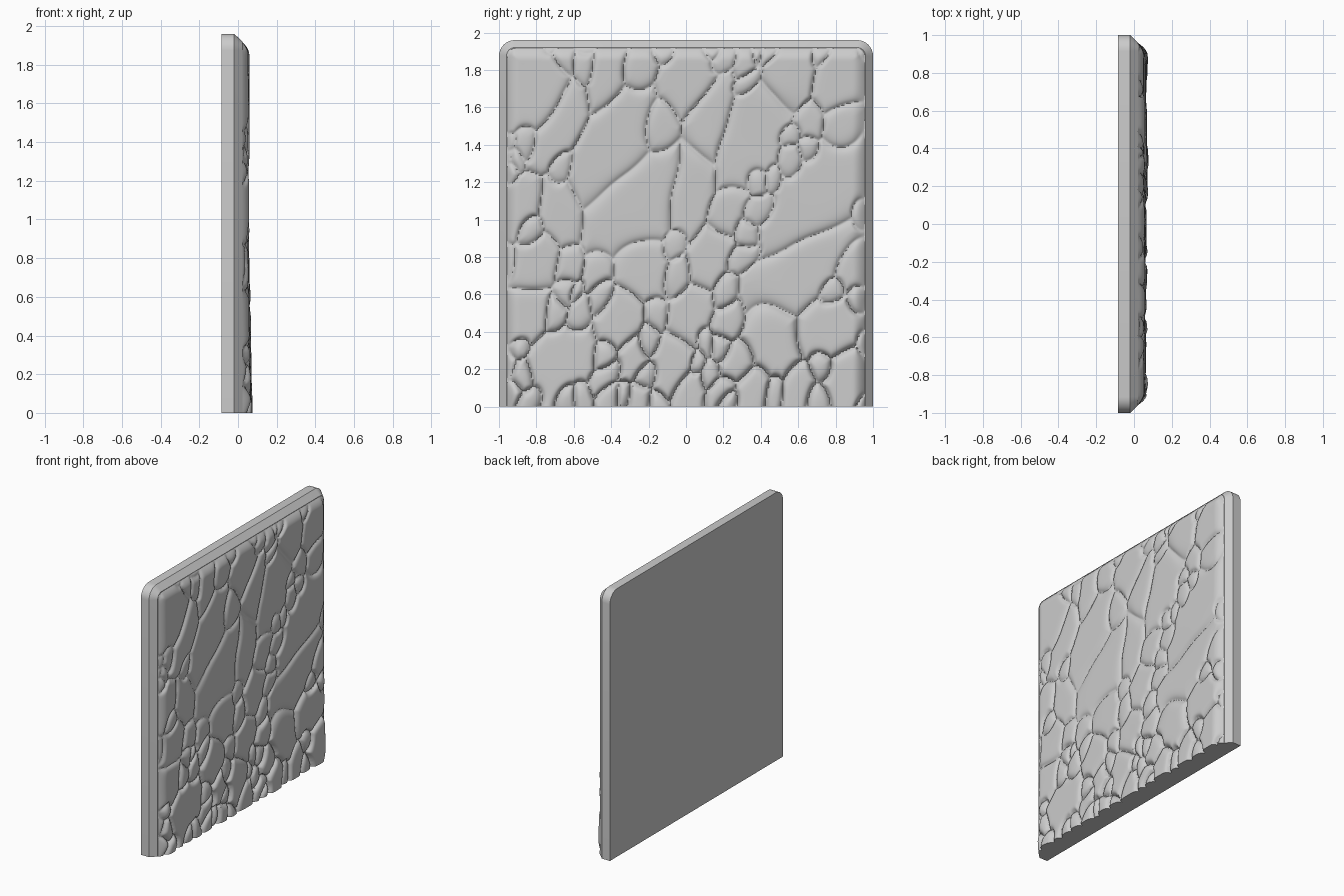
import bpy, bmesh, math, random
from mathutils import Vector, noise

random.seed(4)
if "Cube" in bpy.data.objects:
    bpy.data.objects.remove(bpy.data.objects["Cube"], do_unlink=True)

TOP, HALF = 1.96, 1.0            # slab height and half width
BACK, SHOULDER, FACE = -0.085, -0.02, 0.022
BEVEL, RADIUS = 0.04, 0.085

stone_grey = bpy.data.materials.new("stone_grey")
stone_grey.use_nodes = True
colour = (0.6, 0.6, 0.6, 1)
stone_grey.diffuse_color = colour
stone_grey.node_tree.nodes["Principled BSDF"].inputs["Base Color"].default_value = colour


def finish(name, bm, angle):
    """Turn a bmesh into a named, shaded object."""
    bmesh.ops.recalc_face_normals(bm, faces=bm.faces)
    mesh = bpy.data.meshes.new(name)
    bm.to_mesh(mesh)
    bm.free()
    obj = bpy.data.objects.new(name, mesh)
    obj.data.materials.append(stone_grey)
    bpy.context.collection.objects.link(obj)
    bpy.ops.object.select_all(action='DESELECT')
    obj.select_set(True)
    bpy.context.view_layer.objects.active = obj
    bpy.ops.object.shade_smooth_by_angle(angle=math.radians(angle))
    return obj


# Backing slab: square at the foot, rounded at the top corners, bevelled front
def outline(inset, steps=8):
    side, top, r = HALF - inset, TOP - inset, RADIUS - inset
    points = [(-side, 0), (side, 0)]
    for sign, start in ((1, 0), (-1, 90)):
        for i in range(steps + 1):
            a = math.radians(start + 90 * i / steps)
            points.append((sign * (side - r) + r * math.cos(a), top - r + r * math.sin(a)))
    return points


bm = bmesh.new()
rings = [[bm.verts.new((x, y, z)) for y, z in outline(inset)]
         for x, inset in ((BACK, 0), (SHOULDER, 0), (FACE, BEVEL))]
bm.faces.new(rings[0])
bm.faces.new(rings[-1])
for low, high in zip(rings, rings[1:]):
    for i in range(len(low)):
        j = (i + 1) % len(low)
        bm.faces.new((low[i], low[j], high[j], high[i]))
finish("backing_slab", bm, 25)

# Large leaning stones: y, z, half length, half width, lean in degrees
large = [
    (-.38, 1.4, .3, .16, 60), (-.28, 1.08, .32, .18, 55), (.7, 1.12, .36, .17, 50),
    (.62, .74, .33, .15, 38), (.37, 1.48, .28, .14, 60), (0, 1.75, .18, .13, 80),
    (.54, 1.76, .18, .12, 75), (-.42, 1.76, .18, .09, 70), (-.67, 1.5, .24, .1, 60),
    (-.82, 1.72, .2, .16, 90), (.12, 1.5, .24, .1, 75), (.03, 1.2, .25, .1, 80),
    (-.68, 1.04, .18, .1, 110), (-.67, .25, .2, .13, 55), (-.24, .75, .16, .13, 120),
    (.46, .36, .2, .13, 100), (.76, .42, .17, .14, 20)]
# Smaller stones: y, z, half width
small = [
    (-.24, 1.82, .08), (-.14, 1.5, .09), (.83, 1.75, .11), (.84, 1.5, .09), (.66, 1.52, .07),
    (-.86, 1.1, .09), (-.47, .73, .08), (-.62, .75, .07), (-.81, .75, .09), (.14, .8, .1),
    (-.05, .7, .06), (-.36, .47, .1), (-.85, .5, .1), (-.57, .5, .06), (.03, .47, .1),
    (.22, .47, .07), (.27, .23, .07), (-.07, .24, .1), (.02, .08, .08), (.35, .09, .08),
    (.6, .1, .08), (.85, .15, .1), (-.29, .25, .08), (.9, .75, .09), (.23, 1.03, .08)]


class Stone:
    def __init__(self, y, z, length, width, lean):
        self.y, self.z = y, z
        c, s = math.cos(math.radians(lean)), math.sin(math.radians(lean))
        self.uy, self.uz = c / length, s / length
        self.vy, self.vz = -s / width, c / width
        self.width = width
        self.gain = random.uniform(0.8, 1.15)

    def reach(self, y, z):
        """Squared distance in units of the stone's own ellipse."""
        y, z = y - self.y, z - self.z
        u, v = y * self.uy + z * self.uz, y * self.vy + z * self.vz
        return u * u + v * v


stones = [Stone(*s) for s in large]
stones += [Stone(y, z, w * 1.5, w, 72) for y, z, w in small]
# Pebbles fill whatever gaps are left
for _ in range(1500):
    y, z = random.uniform(-.97, .97), random.uniform(0, 1.95)
    w = random.uniform(.035, .06)
    if min(s.reach(y, z) for s in stones) > 1.7:
        stones.append(Stone(y, z, w * 1.6, w, random.uniform(40, 110)))


def relief(y, z):
    """Height of the stone face above the slab."""
    p = Vector((y * 3.5, z * 3.5, 0))
    wy = y + .03 * noise.noise(p)
    wz = z + .03 * noise.noise(p + Vector((9, 5, 2)))
    first, second, owner = 99, 99, stones[0]
    for s in stones:
        d = s.reach(wy, wz)
        if d < first:
            first, second, owner = d, first, s
        elif d < second:
            second = d
    gap = (math.sqrt(second) - math.sqrt(first)) * min(1, owner.width / .1)
    crown = 1 - math.exp(-gap * 5)
    swell = .024 + .014 * max(0, 1 - z / .8)
    sway = .004 * noise.noise(p * .6)
    height = .013 + sway + swell * owner.gain * crown
    # Sink the border into the bevelled frame, round the top corners
    qy, qz = abs(y) - (HALF - BEVEL - RADIUS / 2), z - (TOP - BEVEL - RADIUS / 2)
    edge = RADIUS / 2 - math.hypot(max(qy, 0), max(qz, 0)) - min(max(qy, qz), 0)
    if edge < 0:
        return FACE - .004 + edge * 2
    fade = min(1, edge / .07)
    return FACE - .003 + height * fade * (2 - fade)


# Stone relief: a fine sheet lifted by the relief, closed along the foot
COLS, ROWS = 230, 230
SIDE, HEAD = HALF - BEVEL, TOP - BEVEL
bm = bmesh.new()
sheet = []
for r in range(ROWS + 1):
    z = HEAD * r / ROWS
    row = []
    for c in range(COLS + 1):
        y = SIDE * (2 * c / COLS - 1)
        row.append(bm.verts.new((relief(y, z), y, z)))
    sheet.append(row)
foot = [bm.verts.new((0, v.co.y, 0)) for v in sheet[0]]
for low, high in zip([foot] + sheet, sheet):
    for c in range(COLS):
        bm.faces.new((low[c], low[c + 1], high[c + 1], high[c]))
finish("stone_relief", bm, 50)
